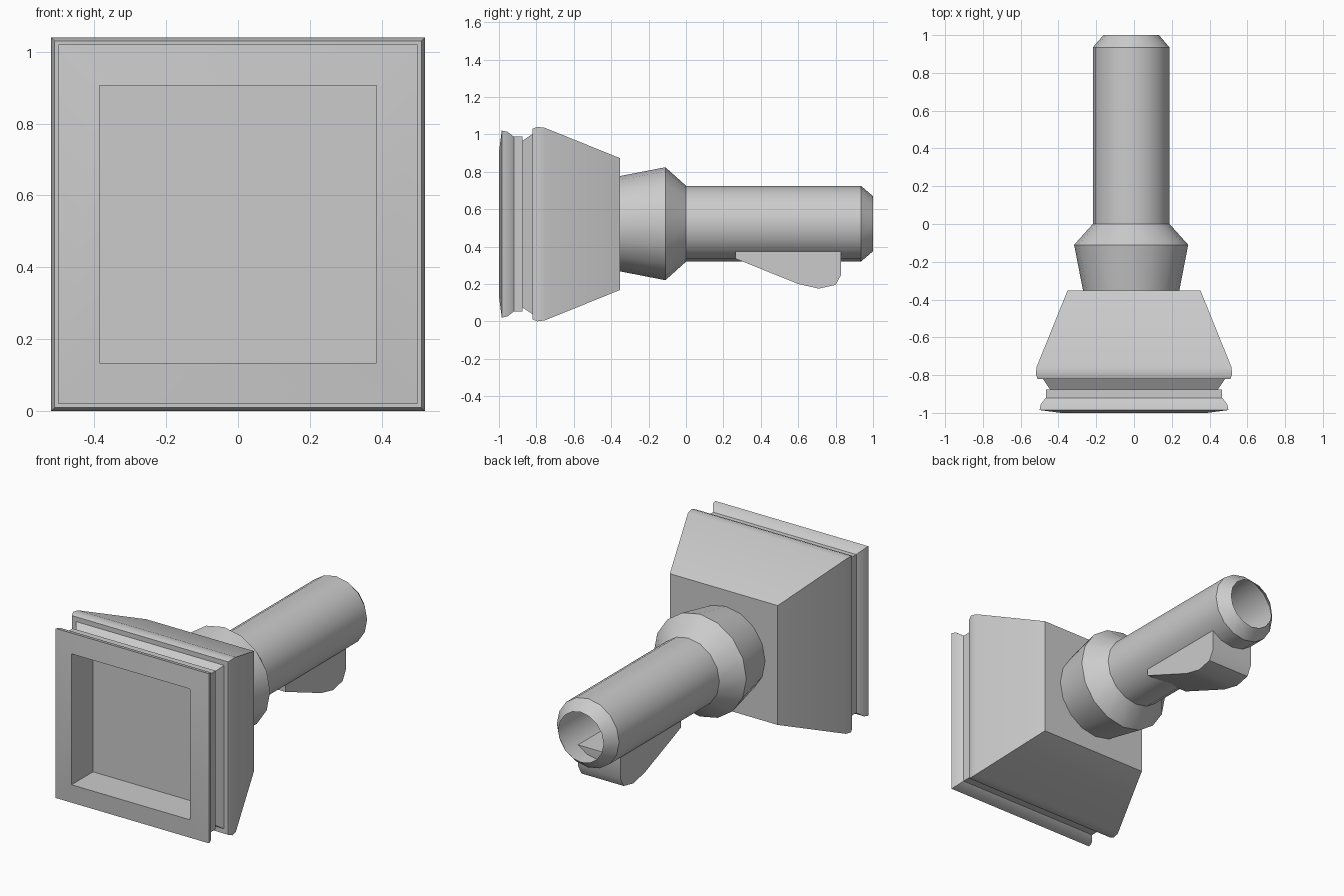
import bpy, bmesh
from math import sin, cos, pi, radians, sqrt

cube = bpy.data.objects.get("Cube")
if cube:
    bpy.data.objects.remove(cube, do_unlink=True)

grey = bpy.data.materials.new("plain grey")
grey.use_nodes = True
tone = (0.6, 0.6, 0.6, 1)
grey.diffuse_color = tone
grey.node_tree.nodes["Principled BSDF"].inputs["Base Color"].default_value = tone


def finish(name, bm, angle):
    """Turn the bmesh into a shaded object with the shared material."""
    bmesh.ops.recalc_face_normals(bm, faces=bm.faces)
    mesh = bpy.data.meshes.new(name)
    bm.to_mesh(mesh)
    bm.free()
    mesh.materials.append(grey)
    obj = bpy.data.objects.new(name, mesh)
    bpy.context.collection.objects.link(obj)
    bpy.ops.object.select_all(action="DESELECT")
    obj.select_set(True)
    bpy.context.view_layer.objects.active = obj
    bpy.ops.object.shade_smooth_by_angle(angle=radians(angle))
    return obj


def loft(name, profile, sides, turn, centre, caps, angle):
    """Sweep (y, radius) pairs around the y axis with the given side count."""
    bm = bmesh.new()
    rings = []
    for y, r in profile:
        ring = []
        for i in range(sides):
            a = turn + 2 * pi * i / sides
            ring.append(bm.verts.new((centre[0] + r * cos(a), y, centre[1] + r * sin(a))))
        rings.append(ring)
    for a, b in zip(rings, rings[1:]):
        for i in range(sides):
            j = (i + 1) % sides
            bm.faces.new((a[i], a[j], b[j], b[i]))
    if caps:
        bm.faces.new(rings[0])
        bm.faces.new(rings[-1])
    return finish(name, bm, angle)


# Square cup: recess floor, rim, lip, groove, tapering body, back wall
cup = [(-0.8, 0.386), (-1.0, 0.386), (-0.985, 0.5), (-0.955, 0.494),
       (-0.92, 0.467), (-0.875, 0.467), (-0.875, 0.445), (-0.82, 0.482),
       (-0.82, 0.51), (-0.795, 0.52), (-0.755, 0.515), (-0.352, 0.352)]
loft("square_cup", [(y, h * sqrt(2)) for y, h in cup], 4, pi / 4,
     (0, 0.52), True, 32)

# Round collar and hollow shaft, open at the back end
AXIS = (-0.015, 0.522)
shaft = [(-0.352, 0.255), (-0.11, 0.302), (0, 0.203), (0.935, 0.203), (1.0, 0.147)]
loft("collar_and_shaft", shaft, 16, 0, AXIS, False, 30)

# Locking fin under the shaft
outline = [(0.265, 0.375), (0.265, 0.335), (0.6, 0.2), (0.71, 0.175),
           (0.8, 0.195), (0.83, 0.25), (0.83, 0.375)]
bm = bmesh.new()
side = bm.faces.new([bm.verts.new((AXIS[0] - 0.138, y, z)) for y, z in outline])
grown = bmesh.ops.extrude_face_region(bm, geom=[side], use_keep_orig=True)
bmesh.ops.translate(bm, vec=(0.276, 0, 0),
                    verts=[v for v in grown["geom"] if isinstance(v, bmesh.types.BMVert)])
finish("locking_fin", bm, 45)
